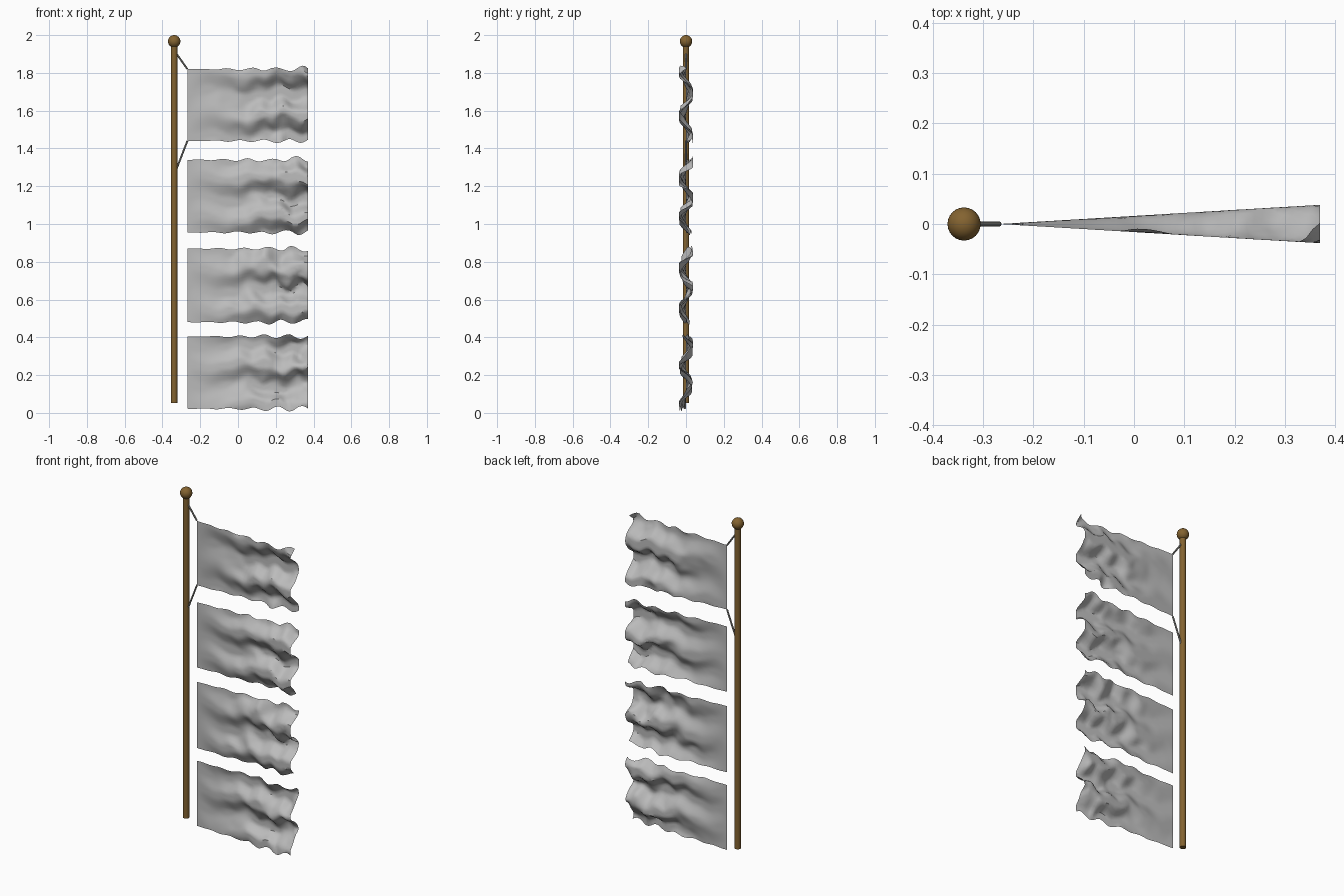
import bpy, bmesh, math
from mathutils import Vector, noise

cube = bpy.data.objects.get("Cube")
if cube:
    bpy.data.objects.remove(cube)


def material(name, rgb):
    m = bpy.data.materials.new(name)
    m.use_nodes = True
    m.diffuse_color = (*rgb, 1)
    m.node_tree.nodes["Principled BSDF"].inputs["Base Color"].default_value = (*rgb, 1)
    return m


wood = material("brown wood", (0.23, 0.125, 0.03))
cloth = material("grey cloth", (0.5, 0.5, 0.5))
cord = material("grey cord", (0.3, 0.3, 0.28))


def add_object(name, bm, mat, angle):
    mesh = bpy.data.meshes.new(name)
    bm.to_mesh(mesh)
    bm.free()
    mesh.materials.append(mat)
    ob = bpy.data.objects.new(name, mesh)
    bpy.context.collection.objects.link(ob)
    bpy.ops.object.select_all(action="DESELECT")
    ob.select_set(True)
    bpy.context.view_layer.objects.active = ob
    bpy.ops.object.shade_smooth_by_angle(angle=math.radians(angle))
    return ob


def rod(name, start, end, radius, sides, mat):
    a, b = Vector(start), Vector(end)
    bm = bmesh.new()
    bmesh.ops.create_cone(bm, cap_ends=True, segments=sides, radius1=radius,
                          radius2=radius, depth=(b - a).length)
    bm.transform((b - a).to_track_quat("Z", "Y").to_matrix().to_4x4())
    bmesh.ops.translate(bm, verts=bm.verts, vec=(a + b) / 2)
    add_object(name, bm, mat, 40)


# Pole with its ball finial
POLE_X = -0.338
rod("pole", (POLE_X, 0, 0.052), (POLE_X, 0, 1.96), 0.017, 24, wood)
bm = bmesh.new()
bmesh.ops.create_uvsphere(bm, u_segments=24, v_segments=16, radius=0.033)
bmesh.ops.translate(bm, verts=bm.verts, vec=(POLE_X, 0, 1.967))
add_object("finial", bm, wood, 60)

# Cords holding the top banner
HOIST, FLY = -0.268, 0.37
rod("upper_cord", (POLE_X + 0.01, 0, 1.905), (HOIST, 0, 1.82), 0.005, 8, cord)
rod("lower_cord", (POLE_X + 0.01, 0, 1.285), (HOIST, 0, 1.44), 0.005, 8, cord)


# Cloth: horizontal folds that deepen and crumple towards the free end
def banner(name, bottom, top, fold_z, period, seed):
    bm = bmesh.new()
    cols, rows = 44, 28
    grid = []
    for i in range(cols + 1):
        u = i / cols
        x = HOIST + (FLY - HOIST) * u
        crumple = max(0, u - 0.2) ** 1.3
        line = []
        for j in range(rows + 1):
            z = bottom + (top - bottom) * j / rows
            p = Vector((x * 11, z * 11, seed * 7.3))
            n = noise.noise(p)
            fine = noise.noise(p * 2.1)
            fold = -math.sin(2 * math.pi * (z - fold_z) / period + 1.3 * n * u
                             + 0.5 * math.sin(x * 17 + seed))
            y = 1.15 * fold + 0.45 * n + 0.5 * fine * crumple
            y = max(-1, min(1, y)) * 0.038 * u
            ripple = 0.014 * u * math.sin(x * 48 + seed + 9 * (z - bottom))
            ripple += 0.022 * crumple * noise.noise(p * 1.4 + Vector((5, 3, 1)))
            dx = 0.018 * crumple * fine * (1 - u ** 8)
            line.append(bm.verts.new((x + dx, y, max(0, z + ripple))))
        grid.append(line)
    for a, b in zip(grid, grid[1:]):
        for j in range(rows):
            quad = (a[j], b[j], b[j + 1], a[j + 1])
            bm.faces.new(quad)
    bmesh.ops.triangulate(bm, faces=bm.faces)
    add_object(name, bm, cloth, 40)


banner("top_banner", 1.44, 1.82, 1.75, 0.23, 1)
banner("upper_middle_banner", 0.955, 1.34, 1.19, 0.21, 2)
banner("lower_middle_banner", 0.48, 0.87, 0.71, 0.215, 3)
banner("bottom_banner", 0.022, 0.405, 0.2, 0.21, 4)
